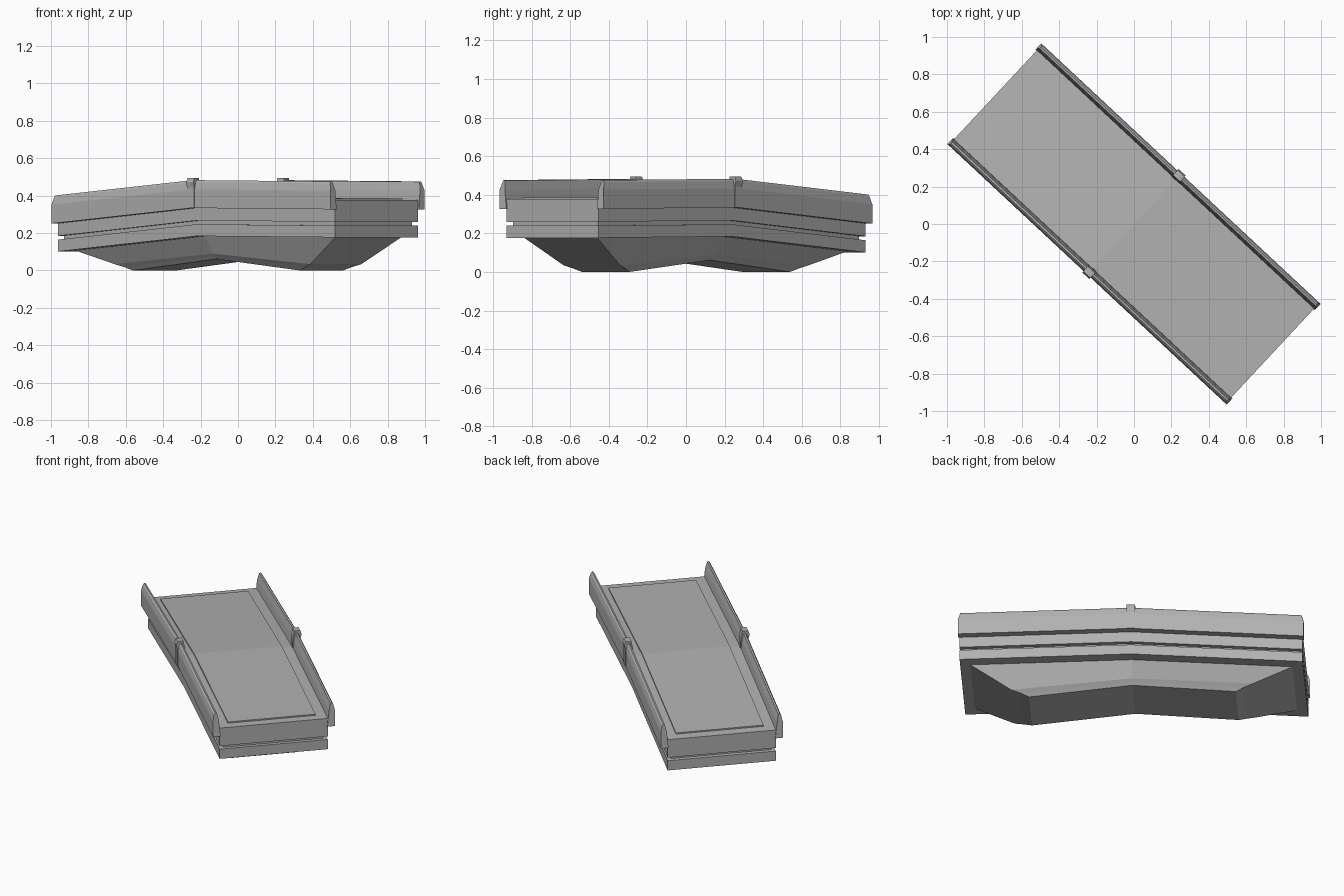
import bpy, bmesh, math
from mathutils import Vector

if "Cube" in bpy.data.objects:
    bpy.data.objects.remove(bpy.data.objects["Cube"])

ANGLE = math.radians(-43)          # the long axis runs diagonally across the plan
U = Vector((math.cos(ANGLE), math.sin(ANGLE), 0))
V = Vector((-math.sin(ANGLE), math.cos(ANGLE), 0))
LEN, WID = 1.021, 0.326            # half length and half width of the deck

stone = bpy.data.materials.new("dark_grey_stone")
stone.diffuse_color = (0.44, 0.44, 0.44, 1)
stone.use_nodes = True
stone.node_tree.nodes["Principled BSDF"].inputs["Base Color"].default_value = stone.diffuse_color


def base(u):
    """Height of the deck underside: a ramp on one half, nearly level on the other."""
    return 0.184 + (0.083 * u / LEN if u < 0 else -0.007 * u / LEN)


def place(u, v, z):
    return U * u + V * v + Vector((0, 0, z))


def loft(name, rings, cap_quads=None):
    """Bridge equal-length rings of points and close both ends."""
    bm = bmesh.new()
    loops = [[bm.verts.new(p) for p in ring] for ring in rings]
    n = len(loops[0])
    for a, b in zip(loops, loops[1:]):
        for i in range(n):
            j = (i + 1) % n
            bm.faces.new((a[i], a[j], b[j], b[i]))
    for end in (loops[0], loops[-1]):
        for idx in cap_quads or [range(n)]:
            bm.faces.new([end[i] for i in idx])
    bmesh.ops.recalc_face_normals(bm, faces=bm.faces[:])
    mesh = bpy.data.meshes.new(name)
    bm.to_mesh(mesh)
    bm.free()
    mesh.materials.append(stone)
    ob = bpy.data.objects.new(name, mesh)
    bpy.context.collection.objects.link(ob)
    return ob


def sweep(name, profile, half, trim=0.0):
    """Run a (v, height) profile along the bent centre line; trim shortens the top."""
    def ring(u):
        pts = []
        for v, h in profile:
            cut = trim if h > 0.26 else 0.0
            w = u - math.copysign(cut, u) if u else 0.0
            pts.append(place(w, v, base(w) + h))
        return pts
    return loft(name, [ring(u) for u in (-half, 0, half)])


def slab(name, half, w, low, high):
    return sweep(name, [(-w, low), (w, low), (w, high), (-w, high)], half)


# Layered deck with a recessed groove all the way round
slab("lower_slab", LEN - 0.008, WID, 0.0, 0.063)
slab("groove_core", LEN - 0.03, WID - 0.025, 0.055, 0.09)
slab("upper_slab", LEN - 0.008, WID, 0.083, 0.2)
slab("road_panel", 0.957, 0.264, 0.19, 0.208)

# Side rails and the posts clasping them at the bend
rail = [(0.322, 0.15), (0.368, 0.15), (0.368, 0.25),
        (0.36, 0.288), (0.352, 0.299), (0.342, 0.297), (0.332, 0.25)]
post = [(0.322, 0.15), (0.372, 0.15), (0.372, 0.26),
        (0.378, 0.288), (0.37, 0.311), (0.334, 0.311), (0.325, 0.26)]
for side, s in (("left", -1), ("right", 1)):
    sweep(side + "_rail", [(v * s, h) for v, h in rail], LEN, trim=0.012)
    sweep(side + "_post", [(v * s, h) for v, h in post], 0.026)


# Tapered underside, arched at the bend
def hull_ring(u, w, z_neg, z_mid, z_pos):
    return [place(-u, -w, z_neg), place(0, -w, z_mid), place(u, -w, z_pos),
            place(u, w, z_pos), place(0, w, z_mid), place(-u, w, z_neg)]


halves = [(0, 1, 4, 5), (1, 2, 3, 4)]
top = hull_ring(0.96, 0.26, base(-0.96) + 0.004, base(0) + 0.004, base(0.96) + 0.004)
step = hull_ring(0.715, 0.2, 0.034, 0.09, 0.034)
lip = hull_ring(0.66, 0.185, 0.018, 0.078, 0.018)
foot = hull_ring(0.61, 0.168, 0.0, 0.061, 0.0)
loft("underside_hull", [top, step, lip, foot], halves)
